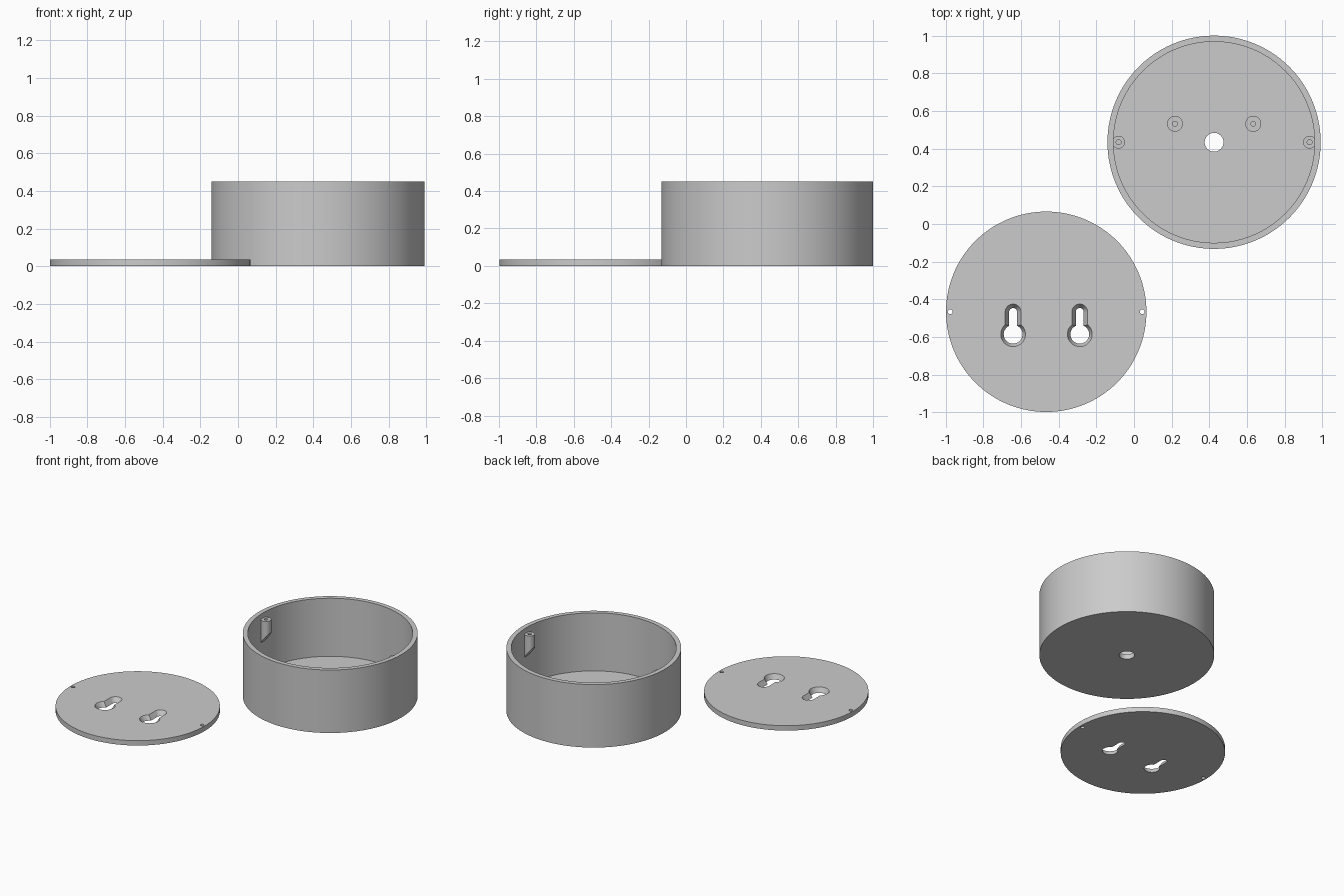
import bpy, bmesh, math

if "Cube" in bpy.data.objects:
    bpy.data.objects.remove(bpy.data.objects["Cube"])

grey = bpy.data.materials.new("plain grey")
grey.diffuse_color = (0.6, 0.6, 0.6, 1)
grey.use_nodes = True
grey.node_tree.nodes["Principled BSDF"].inputs["Base Color"].default_value = grey.diffuse_color

BOX = (0.425, 0.434)
LID = (-0.466, -0.466)
T = 0.035       # lid and floor thickness
H = 0.45        # box height


def finish(bm, name):
    bmesh.ops.remove_doubles(bm, verts=bm.verts, dist=1e-5)
    bmesh.ops.recalc_face_normals(bm, faces=bm.faces)
    me = bpy.data.meshes.new(name)
    bm.to_mesh(me)
    bm.free()
    ob = bpy.data.objects.new(name, me)
    bpy.context.collection.objects.link(ob)
    me.materials.append(grey)
    return ob


def smooth(ob):
    bpy.ops.object.select_all(action='DESELECT')
    ob.select_set(True)
    bpy.context.view_layer.objects.active = ob
    bpy.ops.object.shade_smooth_by_angle(angle=math.radians(30))


def lathe(name, profile, at, segs, bottom=None):
    """Revolve a closed (radius, z) profile; bottom(x) may slant the lowest points."""
    bm = bmesh.new()
    low = min(z for _, z in profile)
    rings = []
    for i in range(segs):
        a = 2 * math.pi * i / segs
        ring = []
        for r, z in profile:
            x, y = at[0] + r * math.cos(a), at[1] + r * math.sin(a)
            ring.append(bm.verts.new((x, y, bottom(x) if bottom and z == low else z)))
        rings.append(ring)
    n = len(profile)
    for i in range(segs):
        a, b = rings[i], rings[(i + 1) % segs]
        for j in range(n):
            k = (j + 1) % n
            if profile[j][0] == 0 and profile[k][0] == 0:
                continue
            if profile[j][0] == 0:
                bm.faces.new((a[j], a[k], b[k]))
            elif profile[k][0] == 0:
                bm.faces.new((a[j], a[k], b[j]))
            else:
                bm.faces.new((a[j], a[k], b[k], b[j]))
    return finish(bm, name)


# round box with a cable hole through the floor
smooth(lathe("round_box", [(0.05, 0), (0.566, 0), (0.566, H), (0.534, H), (0.534, T), (0.05, T)],
             BOX, 128))

for side, label in ((-1, "left"), (1, "right")):
    # low screw boss on the floor
    smooth(lathe(label + "_floor_boss", [(0.013, T - 0.01), (0.042, T - 0.01), (0.042, 0.08), (0.013, 0.08)],
                 (BOX[0] + side * 0.208, 0.532), 32))
    # screw post under the rim, slanted underneath towards the wall
    smooth(lathe(label + "_wall_post", [(0, 0.2), (0.034, 0.2), (0.034, 0.413), (0.013, 0.413),
                                        (0.013, 0.35), (0, 0.35)],
                 (BOX[0] + side * 0.507, BOX[1]), 32,
                 lambda x: 0.245 + 1.3 * (0.534 - abs(x - BOX[0]))))


def keyhole(cx, cy, top, rc, rs):
    """Outline: large circle with a round-ended slot going up."""
    a = math.asin(rs / rc)
    start, sweep = math.pi / 2 + a, 2 * math.pi - 2 * a
    pts = [(cx + rc * math.cos(start + sweep * i / 40), cy + rc * math.sin(start + sweep * i / 40))
           for i in range(41)]
    pts += [(cx + rs * math.cos(math.pi * i / 16), top + rs * math.sin(math.pi * i / 16))
            for i in range(17)]
    return pts


# lid disc
lid = lathe("lid", [(0, 0), (0.532, 0), (0.532, T), (0, T)], LID, 128)
bm = bmesh.new()
bm.from_mesh(lid.data)
bmesh.ops.dissolve_limit(bm, angle_limit=0.01, verts=bm.verts, edges=bm.edges)
bm.to_mesh(lid.data)
bm.free()

cutters = []
# keyhole cutters widening upwards
for cx in (-0.642, -0.288):
    bm = bmesh.new()
    loops = []
    for z in (-0.01, T + 0.01):
        t = z / T
        loops.append([bm.verts.new((x, y, z)) for x, y in
                      keyhole(cx, -0.585, -0.467, 0.05 + 0.016 * t, 0.021 + 0.021 * t)])
    lo, hi = loops
    n = len(lo)
    bm.faces.new(lo)
    bm.faces.new(hi)
    for i in range(n):
        bm.faces.new((lo[i], lo[(i + 1) % n], hi[(i + 1) % n], hi[i]))
    cutters.append(finish(bm, "keyhole_cutter"))

# screw hole cutters
for side in (-1, 1):
    cutters.append(lathe("screw_hole_cutter", [(0, -0.02), (0.013, -0.02), (0.013, 0.06), (0, 0.06)],
                         (LID[0] + side * 0.51, LID[1]), 24))

for c in cutters:
    m = lid.modifiers.new("cut", 'BOOLEAN')
    m.operation, m.solver, m.object = 'DIFFERENCE', 'EXACT', c
    bpy.context.view_layer.objects.active = lid
    bpy.ops.object.modifier_apply(modifier=m.name)
    bpy.data.objects.remove(c)
smooth(lid)
